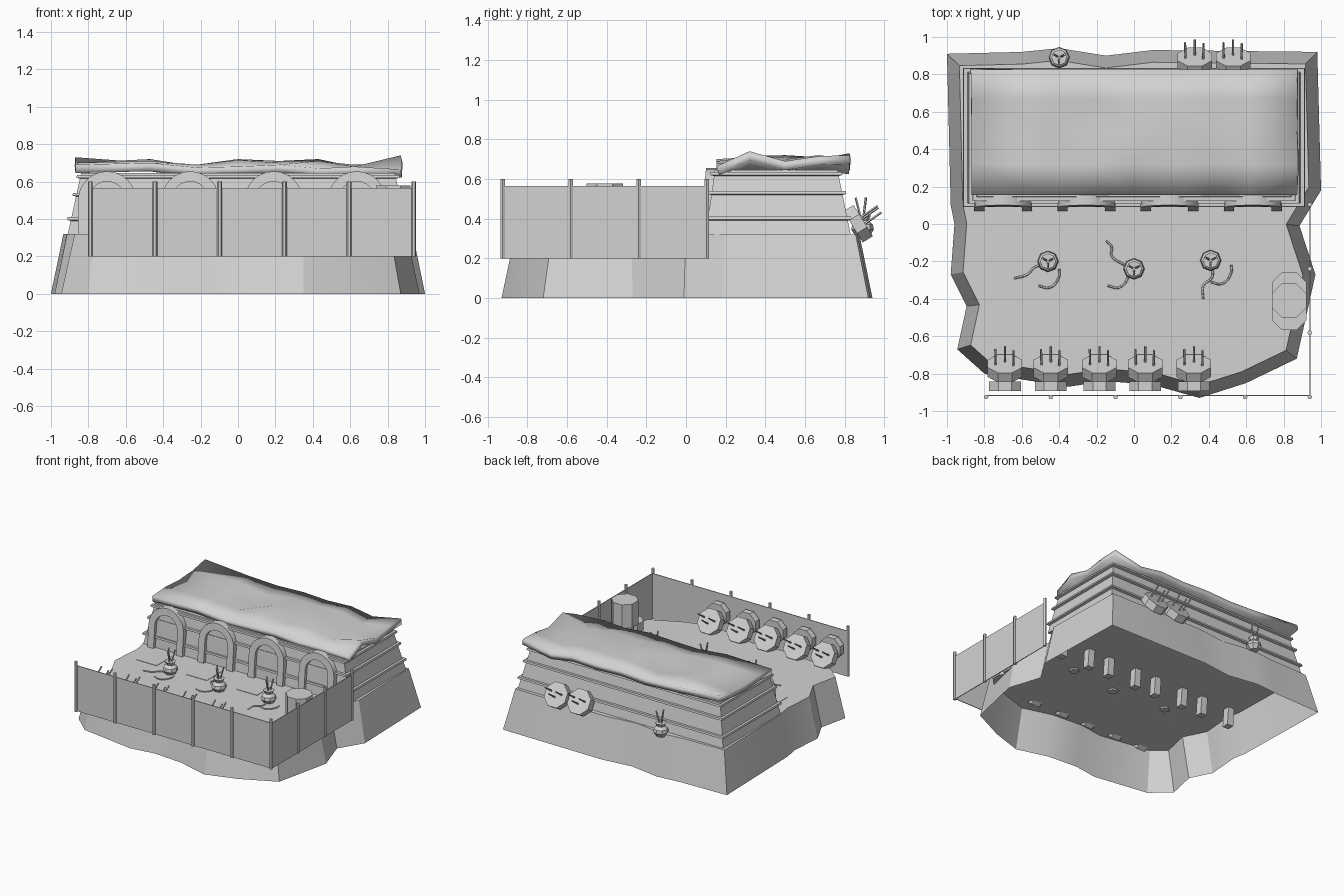
import bpy, bmesh, math
from mathutils import Vector, Matrix

if "Cube" in bpy.data.objects:
    bpy.data.objects.remove(bpy.data.objects["Cube"])

GREY = bpy.data.materials.new("plain_grey")
GREY.use_nodes = True
GREY.diffuse_color = (0.65, 0.65, 0.65, 1)
GREY.node_tree.nodes["Principled BSDF"].inputs["Base Color"].default_value = GREY.diffuse_color
GROUND = 0.32


def finish(name, bm, smooth=None, normals=True):
    if normals:
        bmesh.ops.recalc_face_normals(bm, faces=bm.faces)
    mesh = bpy.data.meshes.new(name)
    bm.to_mesh(mesh)
    bm.free()
    mesh.materials.append(GREY)
    ob = bpy.data.objects.new(name, mesh)
    bpy.context.collection.objects.link(ob)
    if smooth:
        bpy.ops.object.select_all(action="DESELECT")
        ob.select_set(True)
        bpy.context.view_layer.objects.active = ob
        bpy.ops.object.shade_smooth_by_angle(angle=math.radians(smooth))
    return ob


def loft(name, rings, smooth=None, bottom=True):
    """Skin a stack of equal-length point rings and cap the ends."""
    bm = bmesh.new()
    loops = [[bm.verts.new(p) for p in ring] for ring in rings]
    n = len(loops[0])
    for a, b in zip(loops, loops[1:]):
        for i in range(n):
            j = (i + 1) % n
            bm.faces.new((a[i], a[j], b[j], b[i]))
    bm.faces.new(loops[-1])
    if bottom:
        bm.faces.new(loops[0][::-1])
    return finish(name, bm, smooth, normals=bottom)


def box(name, lo, hi):
    def ring(z):
        return [(lo[0], lo[1], z), (hi[0], lo[1], z), (hi[0], hi[1], z), (lo[0], hi[1], z)]
    return loft(name, [ring(lo[2]), ring(hi[2])])


def cylinder(name, start, axis, radius, length, sides=8):
    axis = Vector(axis).normalized()
    bm = bmesh.new()
    turn = axis.to_track_quat("Z", "Y").to_matrix().to_4x4()
    place = Matrix.Translation(Vector(start) + axis * length / 2) @ turn
    place = place @ Matrix.Rotation(math.pi / sides, 4, "Z")
    bmesh.ops.create_cone(bm, cap_ends=True, segments=sides, radius1=radius,
                          radius2=radius, depth=length, matrix=place)
    return finish(name, bm)


# Sloping earth mound, hollow underneath
outline = [(-.945, -.67), (-.8, -.8), (-.35, -.87), (-.15, -.84), (.1, -.86), (.35, -.93),
           (.6, -.85), (.87, -.72), (.97, -.27), (.885, -.01), (1, .18), (.98, .92),
           (.1, .93), (-.15, .9), (-.4, .94), (-.6, .92), (-1, .91), (-.98, .1),
           (-.96, 0), (-.98, -.27), (-.895, -.44)]


def inset(points, d):
    out = []
    for i, p in enumerate(points):
        p = Vector(p)
        e1 = (p - Vector(points[i - 1])).normalized()
        e2 = (Vector(points[(i + 1) % len(points)]) - p).normalized()
        n1, n2 = Vector((-e1.y, e1.x)), Vector((-e2.y, e2.x))
        out.append(p + (n1 + n2) * d / (1 + n1.dot(n2)))
    return out


loft("earth_mound", [[(x, y, 0) for x, y in outline],
                     [(p.x, p.y, GROUND) for p in inset(outline, 0.065)]], 30, bottom=False)


# Long hall with tapering walls and projecting ribs
def wall_ring(z, grow=0):
    t = (z - GROUND) / 0.32
    x, y0, y1 = .91 - .07 * t + grow, .1 + .045 * t - grow, .83 - .065 * t + grow
    return [(-x, y0, z), (x, y0, z), (x, y1, z), (-x, y1, z)]


loft("hall_walls", [wall_ring(GROUND), wall_ring(.645)])
for z in (.39, .52, .615):
    loft("wall_rib", [wall_ring(z), wall_ring(z + .005, .02), wall_ring(z + .02, .02)])

# Wavy cloth roof
roof_x = (-.87, -.47, -.22, 0, .22, .43, .62, .87)
roof_y = (.155, .32, .5, .67, .825)
roof_z = [(.69, .70, .675, .68, .69, .67, .68, .665),
          (.70, .71, .69, .715, .70, .71, .68, .74),
          (.69, .70, .66, .72, .71, .70, .69, .69),
          (.70, .72, .68, .71, .71, .72, .68, .715),
          (.73, .70, .69, .70, .69, .70, .67, .72)]
bm = bmesh.new()
grid = [[bm.verts.new((x, y, z)) for x, z in zip(roof_x, row)] for y, row in zip(roof_y, roof_z)]
for a, b in zip(grid, grid[1:]):
    for i in range(len(a) - 1):
        bm.faces.new((a[i], a[i + 1], b[i + 1], b[i]))
bmesh.ops.triangulate(bm, faces=bm.faces)
roof = finish("roof_cloth", bm, 50)
solid = roof.modifiers.new("thickness", "SOLIDIFY")
solid.thickness, solid.offset = 0.045, -1


# Arched doorways leaning against the front wall
def arch_points(r, foot, z_mid=.5, steps=12):
    pts = [(r, foot)]
    for k in range(steps + 1):
        a = math.pi * k / steps
        pts.append((r * math.cos(a), z_mid + r * math.sin(a)))
    return pts + [(-r, foot)]


def lean(z):
    return .09 * (z - .2)


for cx in (-.7, -.255, .19, .635):
    bm = bmesh.new()
    profiles = []
    for y in (.06, .115):
        profiles.append([[bm.verts.new((cx + x, y + lean(z), z)) for x, z in arch_points(r, .18)]
                         for r in (.155, .1)])
    (fo, fi), (bo, bi) = profiles
    for i in range(len(fo) - 1):
        for a, b in ((fo, fi), (bi, bo), (bo, fo), (fi, bi)):
            bm.faces.new((a[i], a[i + 1], b[i + 1], b[i]))
    for i in (0, -1):
        bm.faces.new((fo[i], fi[i], bi[i], bo[i]))
    finish("door_arch", bm, 30)
    loft("door_panel", [[(cx + x, y + lean(z), z) for x, z in arch_points(.101, GROUND)]
                        for y in (.105, .085)])
    box("door_mat", (cx - .09, -.16, GROUND), (cx + .09, .03, GROUND + .003))

# Fence along the front and the left side
front_posts = [(-.79 + .346 * i, -.925) for i in range(6)]
side_posts = [(.94, -.925 + .343 * i) for i in range(4)]
for x, y in front_posts + side_posts[1:]:
    cylinder("fence_post", (x, y, .2), (0, 0, 1), .013, .4, 6)
box("front_fence_panel", (-.79, -.919, .2), (.94, -.913, .565))
box("side_fence_panel", (.937, -.92, .2), (.943, .105, .565))


# Practice targets with arrows
def target(x, y, z):
    facing = Vector((0, .8, .5)).normalized()
    middle = Vector((x, y, z))
    cylinder("target_disc", middle - facing * .05, facing, .1, .06)
    for dx, dz in ((-.05, .01), (0, -.02), (.045, .02)):
        spot = middle + Vector((dx, -.5 * dz, .8 * dz))
        cylinder("target_arrow", spot, (dx * .3, .85, .6), .006, .11, 5)


for x in (-.69, -.445, -.185, .06, .32):
    target(x, -.755, .405)
    cylinder("target_backing", (x, -.893, .425), (0, 1, 0), .092, .05)
for x in (.325, .53):
    target(x, .885, .385)


# Arrow pots
def lathe(name, x, y, z, profile, sides=8):
    return loft(name, [[(x + r * math.cos(2 * math.pi * k / sides),
                         y + r * math.sin(2 * math.pi * k / sides), z + h)
                        for k in range(sides)] for r, h in profile])


pot = [(.035, 0), (.057, .035), (.052, .06), (.03, .08), (.042, .105)]
for x, y in ((-.46, -.2), (0, -.24), (.41, -.195), (-.4, .89)):
    lathe("arrow_pot", x, y, GROUND - .01, pot)
    for k in range(3):
        a = 2 * math.pi * k / 3 + .5
        tip = (.25 * math.cos(a), .25 * math.sin(a), 1)
        cylinder("pot_arrow", (x, y, GROUND + .05), tip, .006, .14, 5)


# Bows lying on the ground beside the pots
def bow(points):
    curve = bpy.data.curves.new("bow", "CURVE")
    curve.dimensions = "3D"
    curve.bevel_depth, curve.bevel_resolution, curve.resolution_u = .006, 0, 4
    line = curve.splines.new("BEZIER")
    line.bezier_points.add(len(points) - 1)
    for knot, (x, y) in zip(line.bezier_points, points):
        knot.co = (x, y, GROUND + .005)
        knot.handle_left_type = knot.handle_right_type = "AUTO"
    curve.materials.append(GREY)
    bpy.context.collection.objects.link(bpy.data.objects.new("bow", curve))


bow([(-.64, -.29), (-.57, -.27), (-.53, -.23), (-.46, -.22)])
bow([(-.15, -.09), (-.12, -.12), (-.12, -.17), (-.05, -.22)])
bow([(.37, -.4), (.37, -.33), (.42, -.28), (.4, -.2)])
for x, y in ((-.45, -.28), (-.08, -.28), (.47, -.26)):
    bow([(x - .06, y - .05), (x, y - .06), (x + .05, y), (x + .05, y + .04)])

# Stacked barrels by the side fence
for y, z in ((-.35, .2), (-.475, .2), (-.41, .39)):
    cylinder("barrel", (.83, y, z), (0, 0, 1), .1, .188)
